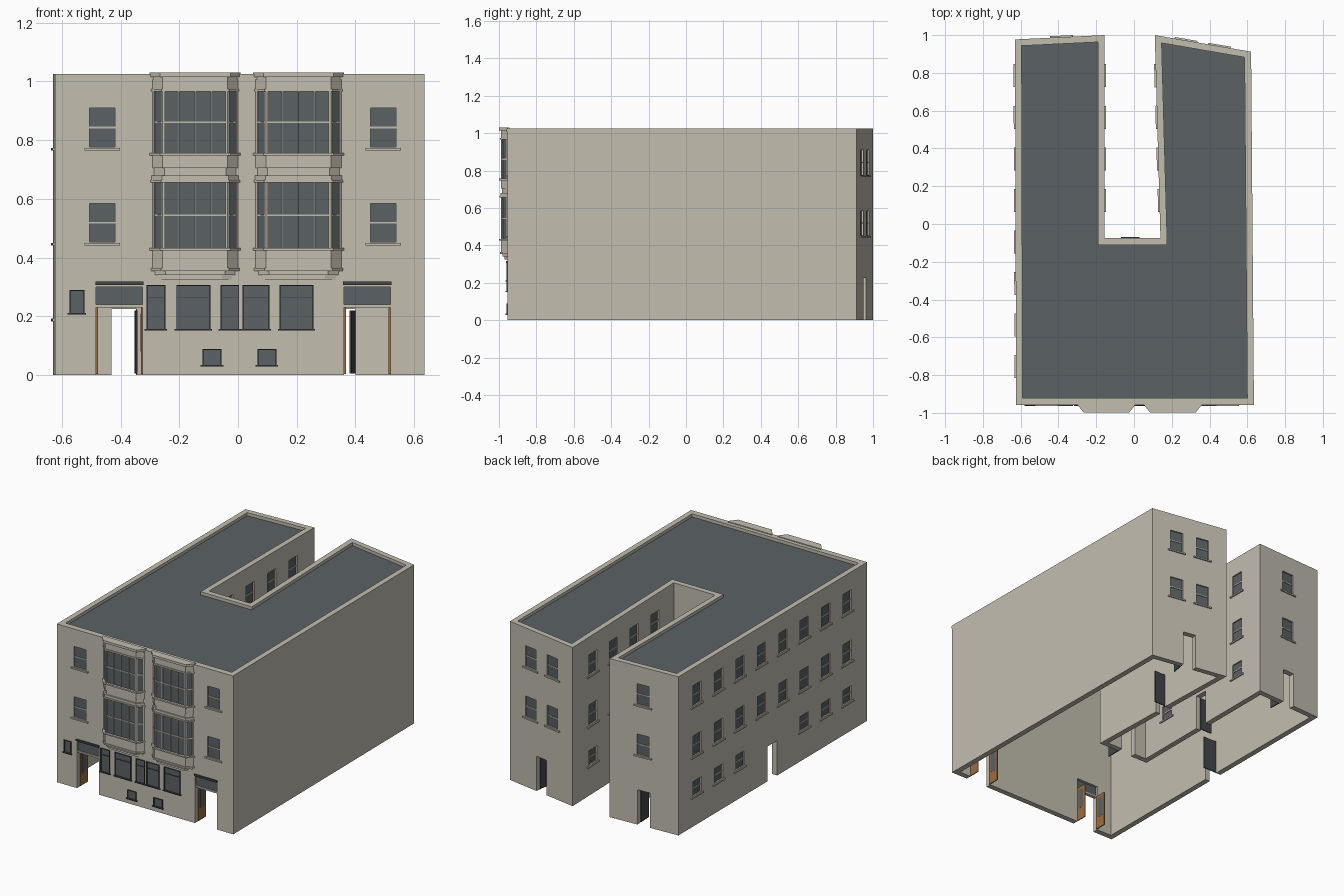
import bpy, bmesh
from mathutils import Matrix, Vector

if "Cube" in bpy.data.objects:
    bpy.data.objects.remove(bpy.data.objects["Cube"])


def material(name, rgb):
    m = bpy.data.materials.new(name)
    m.use_nodes = True
    m.diffuse_color = (*rgb, 1)
    m.node_tree.nodes["Principled BSDF"].inputs["Base Color"].default_value = (*rgb, 1)
    return m


STONE = material("pale stone", (0.54, 0.51, 0.43))
SLATE = material("slate grey", (0.105, 0.12, 0.13))
TRIM = material("dark trim", (0.055, 0.062, 0.07))
WOOD = material("brown wood", (0.33, 0.155, 0.05))

parts = {}


def part(name, mat):
    """Mesh that collects all pieces of one building part."""
    if name not in parts:
        parts[name] = (bmesh.new(), mat)
    return parts[name][0]


def box(bm, frame, u, n, z):
    """Box in wall coordinates: along the wall, outward, up."""
    size = Vector((u[1] - u[0], n[1] - n[0], z[1] - z[0]))
    mid = Vector((u[0] + u[1], n[0] + n[1], z[0] + z[1])) / 2
    bmesh.ops.create_cube(bm, size=1, matrix=frame @ Matrix.Translation(mid) @ Matrix.Diagonal((*size, 1)))


def prism(bm, outline, z0, z1):
    lo = [bm.verts.new((x, y, z0)) for x, y in outline]
    hi = [bm.verts.new((x, y, z1)) for x, y in outline]
    bm.faces.new(lo[::-1])
    bm.faces.new(hi)
    for i in range(len(lo)):
        j = (i + 1) % len(lo)
        bm.faces.new((lo[i], lo[j], hi[j], hi[i]))


def wall_frame(a, b):
    d = (Vector(b) - Vector(a)).normalized()
    m = Matrix(((d.x, d.y, 0, a[0]), (d.y, -d.x, 0, a[1]), (0, 0, 1, 0), (0, 0, 0, 1)))
    return m


def inset(points, dist):
    """Mitred inward offset of a counter-clockwise outline."""
    out = []
    for i, p in enumerate(points):
        p, q, r = Vector(points[i - 1]), Vector(p), Vector(points[(i + 1) % len(points)])
        d1, d2 = (q - p).normalized(), (r - q).normalized()
        n1, n2 = Vector((-d1.y, d1.x)), Vector((-d2.y, d2.x))
        out.append(tuple(q + (n1 + n2) * dist / (1 + n1.dot(n2))))
    return out


# Footprint: a U around a rear courtyard
HEIGHT, THICK = 1.025, 0.035
plan = [(-0.624, -0.955), (0.635, -0.955), (0.62, 0.912), (0.11, 1.0),
        (0.14, -0.075), (-0.155, -0.075), (-0.155, 1.0), (-0.63, 0.977)]
inner = inset(plan, THICK)
front, side_right, back_right, court_right, court_end, court_left, back_left, side_left = [
    wall_frame(plan[i], plan[(i + 1) % 8]) for i in range(8)]

# Hollow walls
walls = part("walls", STONE)
rings = [[walls.verts.new((x, y, z)) for x, y in loop]
         for loop, z in ((plan, 0), (plan, HEIGHT), (inner, HEIGHT), (inner, 0))]
for k in range(4):
    a, b = rings[k], rings[(k + 1) % 4]
    for i in range(8):
        j = (i + 1) % 8
        walls.faces.new((a[i], a[j], b[j], b[i]))

# Roof and ceiling
prism(part("roof", SLATE), inset(plan, THICK - 0.002), 0.995, 1.005)
prism(part("ceiling", STONE), inset(plan, THICK - 0.002), 0.985, 0.995)

cutters = part("opening_cutters", STONE)
UPPER, LOWER, GROUND = (0.777, 0.91), (0.453, 0.585), (0.195, 0.29)


def window(frame, u, z, width=0.086):
    """Recessed sash window with a stone sill."""
    span = (u - width / 2, u + width / 2)
    mid = (z[0] + z[1]) / 2
    box(cutters, frame, span, (-0.012, 0.02), z)
    box(part("window_glass", SLATE), frame, span, (-0.016, -0.009), z)
    box(part("sash_bars", STONE), frame, span, (-0.012, -0.005), (mid - 0.003, mid + 0.003))
    box(part("window_sills", STONE), frame, (span[0] - 0.018, span[1] + 0.018), (-0.005, 0.008),
        (z[0] - 0.012, z[0] - 0.003))


def doorway(frame, u, width=0.085, height=0.225):
    """Open doorway with the leaf swung inward."""
    lo, hi = u - width / 2, u + width / 2
    box(cutters, frame, (lo, hi), (-0.08, 0.05), (-0.05, height))
    box(part("door_leaves", TRIM), frame, (lo, lo + 0.006), (-0.03 - width, -0.03), (0.005, height - 0.005))


# Side and courtyard windows and doors
columns = [0.785 - 0.22 * i for i in range(8)]
for i, y in enumerate(columns):
    for z in (UPPER, LOWER):
        window(side_left, 0.977 - y, z)
    if i not in (3, 4):
        window(side_left, 0.977 - y, GROUND)
    if i < 4:
        for frame, u in ((court_right, 1 - y), (court_left, y + 0.075)):
            for z in (UPPER, LOWER) + ((GROUND,) if i in (0, 3) else ()):
                window(frame, u, z)
doorway(side_left, 0.962, 0.1)
doorway(court_right, 0.56)
doorway(court_left, 0.52)
doorway(court_end, 0.16, 0.1)
box(part("door_lintel", TRIM), court_end, (0.11, 0.21), (0, 0.005), (0.225, 0.232))

# Rear ends of the wings
for z in (UPPER, LOWER):
    window(back_left, 0.23, z)
    for u in (0.17, 0.35):
        window(back_right, u, z)
doorway(back_left, 0.235)
doorway(back_right, 0.26)

# Front upper windows
X0 = 0.624
for x in (-0.4625, 0.4945):
    for z in (UPPER, LOWER):
        window(front, X0 + x, z)


def shop_window(x, z, transom=True):
    """Dark-framed window standing slightly proud of the front wall."""
    a, b = X0 + x[0], X0 + x[1]
    glass, trim = part("shop_glass", SLATE), part("shop_frames", TRIM)
    box(cutters, front, (a, b), (-0.012, 0.02), z)
    box(glass, front, (a, b), (-0.016, -0.002), z)
    t = 0.003
    for u in (a, b - t):
        box(trim, front, (u, u + t), (-0.01, 0.006), z)
    box(trim, front, (a, b), (-0.01, 0.006), (z[1] - t, z[1]))
    box(trim, front, (a - 0.006, b + 0.006), (-0.01, 0.009), (z[0] - 0.002, z[0] + 0.004))
    if transom:
        h = z[0] + 0.72 * (z[1] - z[0])
        box(trim, front, (a, b), (-0.01, 0.003), (h, h + 0.002))


for x in ((-0.312, -0.247), (-0.21, -0.094), (-0.06, 0.004), (0.016, 0.107), (0.142, 0.257)):
    shop_window(x, (0.153, 0.307))
shop_window((-0.574, -0.523), (0.208, 0.29), False)
for x in ((-0.121, -0.056), (0.066, 0.131)):
    shop_window(x, (0.031, 0.089), False)

# Front entrances: fanlight, header and open double doors
for x in (-0.404, 0.44):
    a, b = X0 + x - 0.079, X0 + x + 0.079
    box(cutters, front, (a, b), (-0.08, 0.05), (-0.05, 0.3))
    box(part("fanlights", SLATE), front, (a, b), (-0.02, -0.012), (0.238, 0.3))
    box(part("entrance_transoms", STONE), front, (a, b), (-0.025, -0.004), (0.23, 0.24))
    box(part("entrance_headers", TRIM), front, (a - 0.003, b + 0.003), (-0.002, 0.008), (0.307, 0.318))
    for u in (a, b - 0.006):
        box(part("entrance_doors", WOOD), front, (u, u + 0.006), (-0.105, -0.03), (0.004, 0.23))
        box(part("entrance_door_glass", SLATE), front, (u - 0.001, u + 0.007), (-0.09, -0.045), (0.08, 0.21))

# Cornice along the front
box(part("cornice", STONE), front, (0, 1.259), (-0.005, 0.004), (1.007, HEIGHT))


def bay_outline(cx, o):
    """Canted bay plan grown by o."""
    f, b, y = 0.111 + o, 0.146 + o, -0.99 - o
    return [(cx - b, -0.945), (cx - b, -0.955), (cx - f, y), (cx + f, y), (cx + b, -0.955), (cx + b, -0.945)]


# Two canted bays: stone tiers and glazed storeys
tiers = [(0.325, 0.34, -0.02), (0.34, 0.355, -0.01), (0.355, 0.365, 0.005), (0.365, 0.425, 0.0),
         (0.425, 0.433, 0.009), (0.655, 0.664, 0.006), (0.664, 0.68, 0.002), (0.68, 0.705, -0.006),
         (0.705, 0.748, 0.0), (0.748, 0.757, 0.009), (0.965, 0.975, 0.004), (0.975, 1.015, 0.0),
         (1.015, 1.03, 0.009)]
for cx in (-0.146, 0.206):
    for z0, z1, o in tiers:
        prism(part("bay_stonework", STONE), bay_outline(cx, o), z0, z1)
    for z0, z1 in ((0.433, 0.655), (0.757, 0.965)):
        prism(part("bay_glass", SLATE), bay_outline(cx, -0.006), z0, z1)
        pts = bay_outline(cx, 0)
        for k, panes in ((1, 1), (2, 4), (3, 1)):
            frame = wall_frame(pts[k], pts[k + 1])
            length = (Vector(pts[k + 1]) - Vector(pts[k])).length
            bars = part("bay_mullions", STONE)
            for i in range(panes + 1):
                w = 0.004 if i in (0, panes) else 0.0025
                u = min(max(length * i / panes, w), length - w)
                box(bars, frame, (u - w, u + w), (-0.012, 0), (z0, z1))
            mid = (z0 + z1) / 2
            box(bars, frame, (0, length), (-0.012, -0.002), (mid - 0.003, mid + 0.003))

# Turn the collected parts into objects
objects = {}
for name, (bm, mat) in parts.items():
    bmesh.ops.recalc_face_normals(bm, faces=bm.faces)
    mesh = bpy.data.meshes.new(name)
    bm.to_mesh(mesh)
    bm.free()
    mesh.materials.append(mat)
    objects[name] = bpy.data.objects.new(name, mesh)
    bpy.context.collection.objects.link(objects[name])

# Cut the openings through the walls
cutter, wall = objects["opening_cutters"], objects["walls"]
cutter.hide_render = True
mod = wall.modifiers.new("openings", "BOOLEAN")
mod.operation, mod.solver, mod.object = "DIFFERENCE", "EXACT", cutter
bpy.context.view_layer.objects.active = wall
bpy.ops.object.modifier_apply(modifier=mod.name)
bpy.data.objects.remove(cutter)
